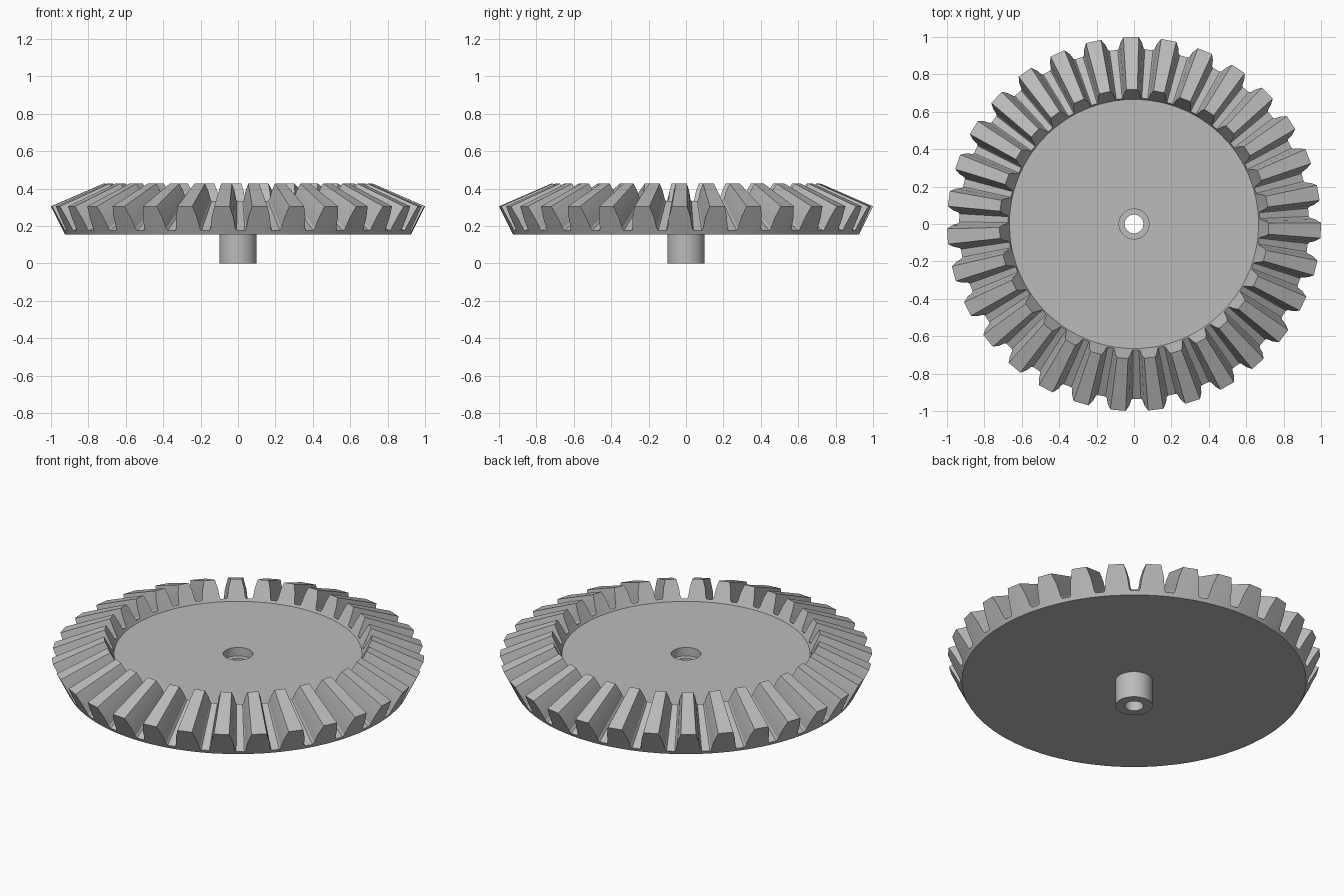
import bpy, bmesh, math

if "Cube" in bpy.data.objects:
    bpy.data.objects.remove(bpy.data.objects["Cube"])

TEETH = 31
PITCH = 2 * math.pi / TEETH
PHASE = math.radians(-2.0)
APEX_Z = 0.74      # common point that all teeth taper towards
TAPER = 0.72       # inner end size relative to outer end
BASE_R, BASE_Z = 0.925, 0.155

steel = bpy.data.materials.new("steel grey")
steel.diffuse_color = (0.5, 0.5, 0.5, 1)
steel.use_nodes = True
steel.node_tree.nodes["Principled BSDF"].inputs["Base Color"].default_value = steel.diffuse_color


def ring(angles, r, z):
    return [(r * math.cos(a), r * math.sin(a), z) for a in angles]


def skin_rings(name, rings):
    """Closed solid made by joining a cycle of rings with quads."""
    bm = bmesh.new()
    loops = [[bm.verts.new(p) for p in pts] for pts in rings]
    n = len(loops[0])
    for a, b in zip(loops, loops[1:] + loops[:1]):
        for i in range(n):
            j = (i + 1) % n
            bm.faces.new((a[i], a[j], b[j], b[i]))
    bmesh.ops.recalc_face_normals(bm, faces=bm.faces)
    mesh = bpy.data.meshes.new(name)
    bm.to_mesh(mesh)
    bm.free()
    mesh.materials.append(steel)
    obj = bpy.data.objects.new(name, mesh)
    bpy.context.collection.objects.link(obj)
    bpy.ops.object.select_all(action='DESELECT')
    obj.select_set(True)
    bpy.context.view_layer.objects.active = obj
    bpy.ops.object.shade_smooth_by_angle(angle=math.radians(16))
    return obj


# Tooth outline: half angle and height fraction from root to tip
half = [(0.078, 0.0), (0.070, 0.10), (0.060, 0.55), (0.041, 1.0)]
outline = [(-a, t) for a, t in half] + [(a, t) for a, t in reversed(half)]

angles, outer = [], []
for k in range(TEETH):
    for off, t in outline:
        a = PHASE + k * PITCH + off
        r, z = 0.935 + 0.065 * t, 0.175 + 0.13 * t
        angles.append(a)
        outer.append((r * math.cos(a), r * math.sin(a), z))


def taper(pts):
    return [(x * TAPER, y * TAPER, APEX_Z + (z - APEX_Z) * TAPER) for x, y, z in pts]


base = ring(angles, BASE_R, BASE_Z)
inner_edge = taper(base)
disc_z = inner_edge[0][2]

# Toothed wheel with stepped bore
skin_rings("toothed_wheel", [
    base, outer, taper(outer), inner_edge,
    ring(angles, 0.08, disc_z),
    ring(angles, 0.08, disc_z - 0.05),
    ring(angles, 0.05, disc_z - 0.05),
    ring(angles, 0.05, BASE_Z),
])

# Hollow hub below the wheel
hub_angles = [2 * math.pi * i / 48 for i in range(48)]
skin_rings("hub", [ring(hub_angles, r, z) for r, z in
                   ((0.1, BASE_Z), (0.1, 0), (0.05, 0), (0.05, BASE_Z))])
